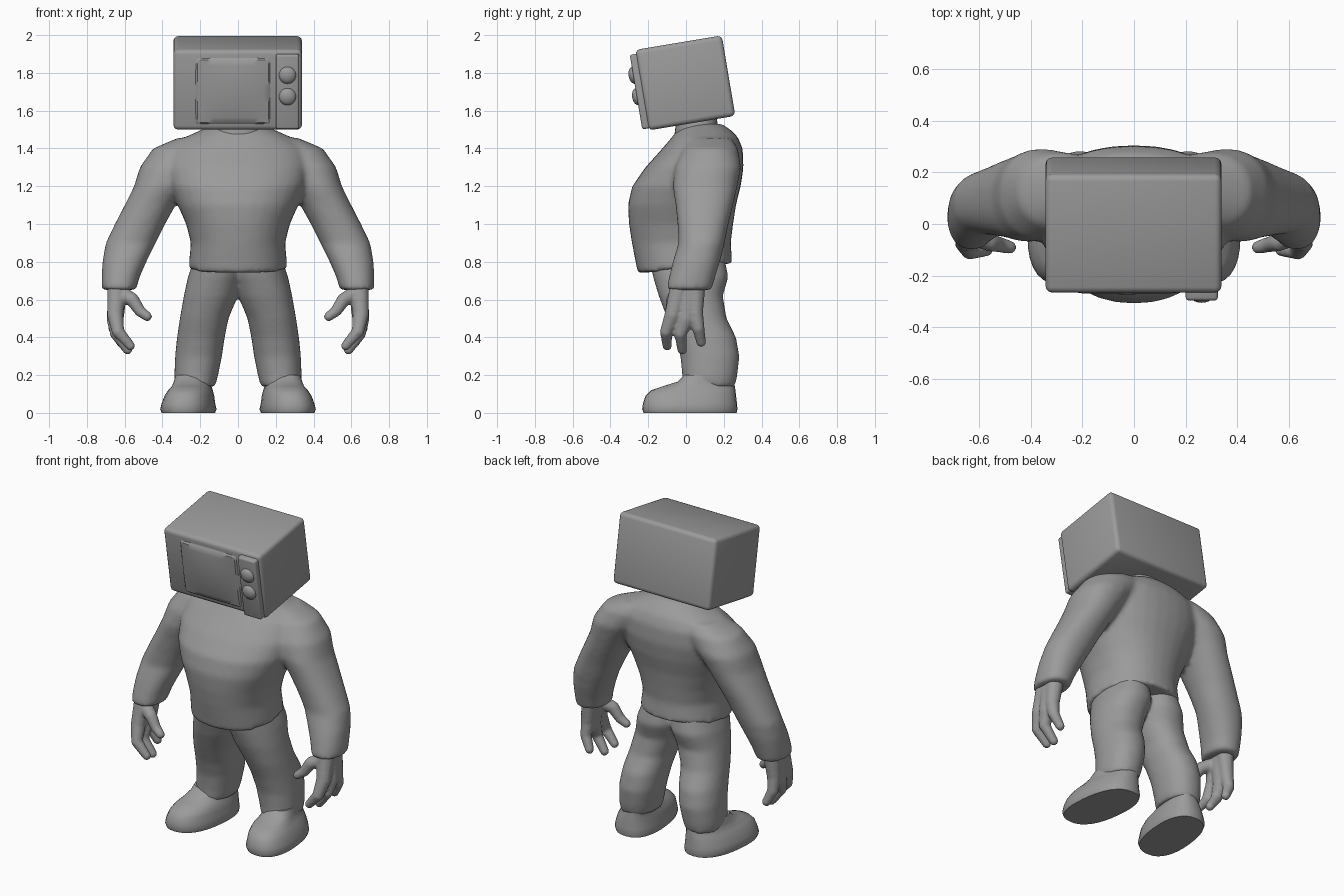
import bpy
import bmesh
import math
from mathutils import Matrix, Vector

cube = bpy.data.objects.get("Cube")
if cube:
    bpy.data.objects.remove(cube, do_unlink=True)

grey = bpy.data.materials.new("plain_grey")
grey.use_nodes = True
grey.diffuse_color = (0.33, 0.33, 0.33, 1)
grey.node_tree.nodes["Principled BSDF"].inputs["Base Color"].default_value = (0.33, 0.33, 0.33, 1)


def finish(name, bm, voxel=0, smooth=0, matrix=None):
    """Turn a bmesh into an object; a voxel size fuses overlapping volumes."""
    bmesh.ops.recalc_face_normals(bm, faces=bm.faces)
    mesh = bpy.data.meshes.new(name)
    bm.to_mesh(mesh)
    bm.free()
    mesh.materials.append(grey)
    mesh.polygons.foreach_set("use_smooth", [True] * len(mesh.polygons))
    mesh.set_sharp_from_angle(angle=math.radians(40))
    obj = bpy.data.objects.new(name, mesh)
    bpy.context.scene.collection.objects.link(obj)
    if matrix:
        obj.matrix_world = matrix
    if voxel:
        remesh = obj.modifiers.new("fuse", "REMESH")
        remesh.mode = "VOXEL"
        remesh.voxel_size = voxel
        remesh.use_smooth_shade = True
        soften = obj.modifiers.new("soften", "SMOOTH")
        soften.factor = 0.5
        soften.iterations = smooth
    return obj


def loft(bm, rings, side=1, power=2.2, skew=0, tilt=0, n=32):
    """Closed skin through horizontal rings (z, x min, x max, y min, y max)."""
    loops = []
    for i, (z, x0, x1, y0, y1) in enumerate(rings):
        loop = []
        for k in range(n):
            a = 2 * math.pi * k / n
            c, s = math.cos(a), math.sin(a)
            u = math.copysign(abs(c) ** (2 / power), c)
            v = math.copysign(abs(s) ** (2 / power), s)
            x = (x0 + x1) / 2 + u * (x1 - x0) / 2 - skew * v
            y = (y0 + y1) / 2 + v * (y1 - y0) / 2
            lift = tilt * v if i == 0 else 0
            loop.append(bm.verts.new((side * x, y, z + lift)))
        loops.append(loop)
    for a, b in zip(loops, loops[1:]):
        for k in range(n):
            m = (k + 1) % n
            bm.faces.new((a[k], a[m], b[m], b[k]))
    bm.faces.new(loops[0])
    bm.faces.new(loops[-1])


def chain(bm, points, side=1, steps=7):
    """Row of overlapping balls through (x, y, z, radius) points."""
    for a, b in zip(points, points[1:]):
        for k in range(steps + 1):
            x, y, z, r = Vector(a).lerp(Vector(b), k / steps)
            bmesh.ops.create_icosphere(bm, subdivisions=2, radius=r,
                                       matrix=Matrix.Translation((side * x, y, z)))


# Sweater: torso and both sleeves fused together
torso = [(0.765, -.262, .262, -.255, .245), (0.9, -.25, .25, -.287, .237),
         (1.0, -.275, .275, -.302, .25), (1.1, -.32, .32, -.308, .265),
         (1.2, -.36, .36, -.285, .29), (1.3, -.38, .38, -.215, .305),
         (1.4, -.36, .36, -.125, .3), (1.46, -.28, .28, -.075, .275),
         (1.5, -.19, .19, -.04, .235), (1.53, -.12, .12, 0, .19)]
sleeve = [(1.455, .1, .32, .02, .24), (1.4, .1, .45, -.02, .275),
          (1.3, .2, .52, -.06, .292), (1.2, .27, .55, -.07, .272),
          (1.1, .33, .6, -.055, .25), (1.0, .385, .652, -.045, .225),
          (0.9, .435, .7, -.04, .205), (0.8, .485, .718, -.07, .18),
          (0.72, .52, .722, -.09, .155), (0.65, .54, .722, -.105, .135)]
bm = bmesh.new()
loft(bm, torso, tilt=0.027)
for side in (-1, 1):
    loft(bm, sleeve, side)
finish("sweater", bm, 0.015, 8)

# Neck
bm = bmesh.new()
loft(bm, [(1.4, -.16, .16, -.07, .2), (1.52, -.13, .13, -.055, .17),
          (1.62, -.12, .12, -.05, .15)])
finish("neck", bm)

# Trousers: two legs fused at the hips
leg = [(0.84, -.02, .225, -.2, .2), (0.72, -.03, .265, -.175, .225),
       (0.62, 0, .287, -.145, .195), (0.5, .05, .308, -.1, .215),
       (0.4, .07, .323, -.06, .265), (0.3, .085, .333, -.03, .283),
       (0.2, .105, .337, -.02, .272), (0.14, .12, .333, -.02, .26)]
bm = bmesh.new()
for side in (-1, 1):
    loft(bm, leg, side)
finish("trousers", bm, 0.014, 7)

# Shoes and hands, one of each per side
shoe = [(0, .125, .4, -.225, .268), (.02, .118, .408, -.232, .272),
        (.05, .125, .4, -.228, .27), (.09, .13, .385, -.215, .265),
        (.12, .138, .365, -.185, .262), (.142, .145, .345, -.12, .258),
        (.165, .145, .335, -.045, .255), (.2, .14, .325, -.01, .25)]
fingers = [
    [(.64, -.03, .68, .055), (.65, -.07, .52, .045), (.635, -.105, .43, .034), (.57, -.1, .355, .026)],
    [(.635, .01, .68, .055), (.65, 0, .5, .048), (.645, -.03, .42, .034), (.585, -.02, .335, .027)],
    [(.635, .05, .68, .055), (.652, .05, .53, .042), (.655, .065, .45, .034), (.62, .08, .375, .027)],
    [(.62, -.04, .63, .045), (.56, -.07, .6, .037), (.52, -.08, .54, .031), (.48, -.09, .51, .026)]]
for side, label in ((1, "left"), (-1, "right")):
    bm = bmesh.new()
    loft(bm, shoe, side, power=2.4, skew=0.025)
    finish(label + "_shoe", bm)
    bm = bmesh.new()
    for finger in fingers:
        chain(bm, finger, side)
    finish(label + "_hand", bm, 0.008, 5)

# Television head, tipped forward
tip = Matrix.Translation((-0.002, -0.004, 1.747)) @ Matrix.Rotation(math.radians(9.5), 4, "X")


def rounded_box(name, centre, size, radius):
    bm = bmesh.new()
    bmesh.ops.create_cube(bm, size=1)
    bmesh.ops.scale(bm, vec=size, verts=bm.verts)
    bmesh.ops.translate(bm, vec=centre, verts=bm.verts)
    bmesh.ops.bevel(bm, geom=bm.edges[:], offset=radius, segments=3, profile=0.5, affect="EDGES")
    finish(name, bm, matrix=tip)


rounded_box("head_casing", (0, 0, 0), (0.68, 0.465, 0.432), 0.025)
rounded_box("control_panel", (0.264, -0.235, -0.005), (0.124, 0.06, 0.40), 0.012)

# Domed screen with its rim sunk into the casing
bm = bmesh.new()
bmesh.ops.create_grid(bm, x_segments=16, y_segments=14, size=1)
for v in bm.verts:
    u, w = v.co.x, v.co.y
    rim = max(abs(u), abs(w)) > 0.99
    bulge = -0.02 if rim else 0.006 + 0.022 * (1 - u * u) * (1 - w * w)
    v.co = (-0.025 + 0.215 * u, -0.2325 - bulge, -0.005 + 0.195 * w)
finish("screen", bm, matrix=tip)

# Two dials on the panel
for name, z in (("upper_dial", 0.085), ("lower_dial", -0.03)):
    bm = bmesh.new()
    place = Matrix.Translation((0.264, -0.262, z)) @ Matrix.Diagonal((1, 0.6, 1, 1))
    bmesh.ops.create_uvsphere(bm, u_segments=20, v_segments=12, radius=0.046, matrix=place)
    finish(name, bm, matrix=tip)
